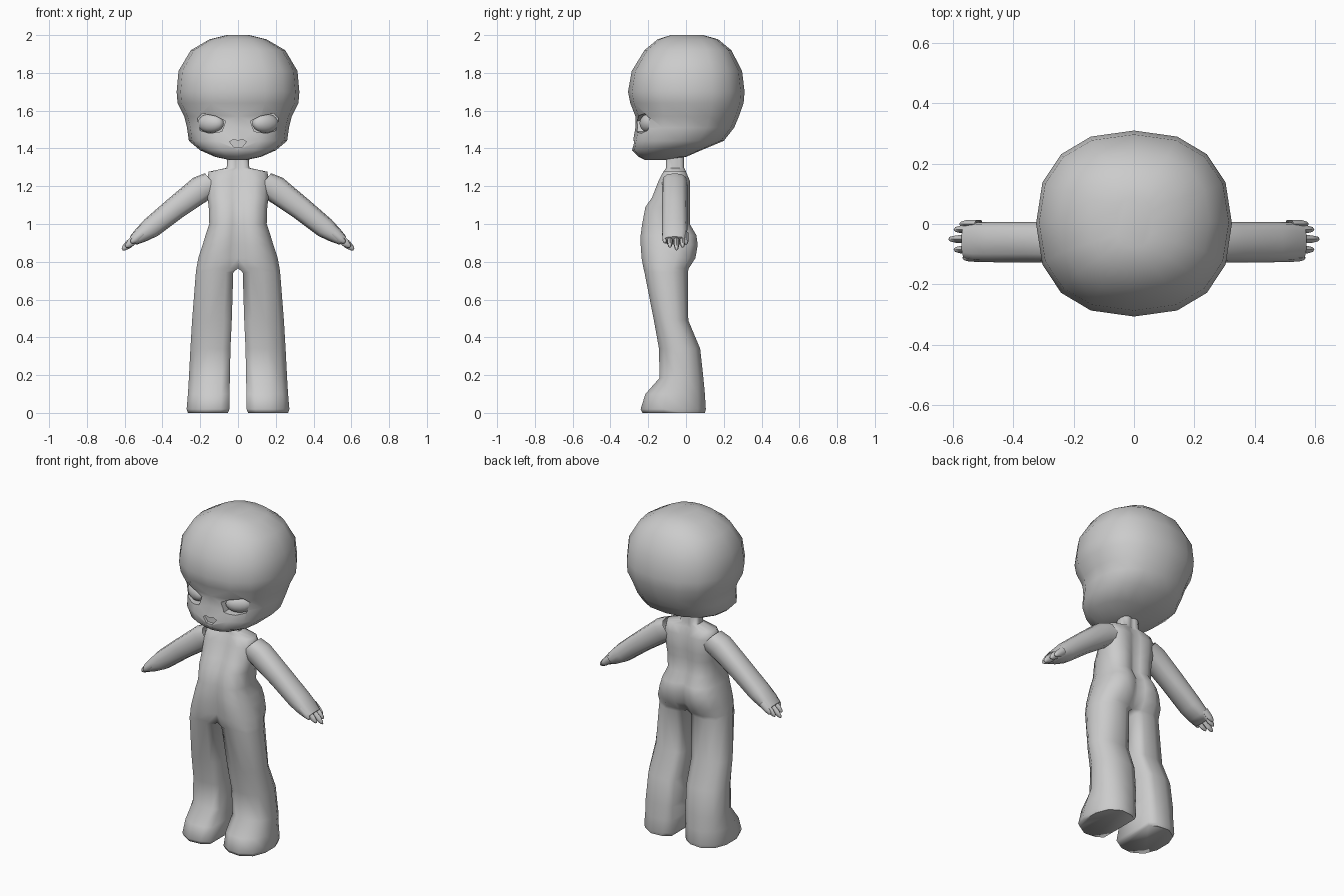
import bpy, bmesh, math
from mathutils import Vector

if "Cube" in bpy.data.objects:
    bpy.data.objects.remove(bpy.data.objects["Cube"])

grey = bpy.data.materials.new("plain grey")
grey.diffuse_color = (0.6, 0.6, 0.6, 1)
grey.use_nodes = True
grey.node_tree.nodes["Principled BSDF"].inputs["Base Color"].default_value = grey.diffuse_color


def finish(name, bm, mirror=False, smooth=70):
    bmesh.ops.recalc_face_normals(bm, faces=bm.faces)
    me = bpy.data.meshes.new(name)
    bm.to_mesh(me)
    bm.free()
    me.materials.append(grey)
    ob = bpy.data.objects.new(name, me)
    bpy.context.collection.objects.link(ob)
    bpy.ops.object.select_all(action='DESELECT')
    ob.select_set(True)
    bpy.context.view_layer.objects.active = ob
    if smooth:
        bpy.ops.object.shade_smooth_by_angle(angle=math.radians(smooth))
    if mirror:
        ob.modifiers.new("Mirror", 'MIRROR')
    return ob


def loft(bm, rings, caps=(True, True), skip=None):
    """Bridge rings of equal length; skip(i) leaves the closing strip open."""
    vs = [[bm.verts.new(p) for p in r] for r in rings]
    n = len(vs[0])
    for i in range(len(vs) - 1):
        for k in range(n):
            if k == n - 1 and skip and skip(i):
                continue
            m = (k + 1) % n
            bm.faces.new((vs[i][k], vs[i][m], vs[i + 1][m], vs[i + 1][k]))
    if caps[0]:
        bm.faces.new(vs[0])
    if caps[1]:
        bm.faces.new(vs[-1])


def power(v, e):
    return math.copysign(abs(v) ** (2 / e), v)


# head: z, half width, front y, back y
HEAD = [(2.0, .06, -.08, .09), (1.978, .15, -.15, .17), (1.92, .25, -.22, .24),
        (1.81, .315, -.287, .297), (1.70, .325, -.307, .31), (1.64, .32, -.295, .305),
        (1.57, .285, -.268, .28), (1.51, .27, -.268, .255), (1.44, .26, -.28, .20),
        (1.39, .20, -.285, .08), (1.355, .12, -.25, 0), (1.34, .05, -.22, -.1)]
rings = []
for z, w, f, b in HEAD:
    ring = []
    for k in range(16):
        a = math.tau * k / 16
        ring.append((w * power(math.cos(a), 2.35),
                     (f + b) / 2 + (b - f) / 2 * power(math.sin(a), 2.35), z))
    rings.append(ring)
bm = bmesh.new()
loft(bm, rings)
head = finish("head", bm, smooth=80)


# eye sockets and mouth, cut into the face
def cut(name, outline, depth, mirror):
    bm = bmesh.new()
    loft(bm, [[(x, y, z) for x, z in outline] for y in (-.4, depth)])
    cutter = finish(name, bm, mirror, smooth=0)
    cutter.hide_render = True
    mod = head.modifiers.new(name, 'BOOLEAN')
    mod.operation = 'DIFFERENCE'
    mod.solver = 'EXACT'
    mod.object = cutter
    bpy.context.view_layer.objects.active = head
    bpy.ops.object.modifier_apply(modifier=mod.name)
    bpy.data.objects.remove(cutter)


cut("eye_cutter", [(.065, 1.545), (.12, 1.572), (.19, 1.585), (.215, 1.56),
                   (.20, 1.495), (.15, 1.48), (.085, 1.49)], -.18, True)
cut("mouth_cutter", [(-.045, 1.435), (-.025, 1.447), (0, 1.442), (.025, 1.447),
                     (.045, 1.435), (.02, 1.405), (-.02, 1.405)], -.262, False)

# eyeballs
bm = bmesh.new()
bmesh.ops.create_uvsphere(bm, u_segments=16, v_segments=10, radius=1)
bmesh.ops.scale(bm, vec=(.07, .045, .05), verts=bm.verts)
for v in bm.verts:
    v.co = (v.co.x + .145, v.co.y - .195 + .35 * v.co.x, v.co.z + 1.533)
finish("eyeball", bm, True)

# neck, torso and legs as one half body: z, inner x, outer x, front y, back y
BODY = [(1.38, 0, .055, -.105, -.01), (1.297, 0, .06, -.105, -.01),
        (1.277, 0, .155, -.12, 0), (1.23, 0, .165, -.145, .02),
        (1.14, 0, .162, -.18, .02), (1.09, 0, .155, -.215, .02),
        (1.0, 0, .152, -.232, .02), (.94, 0, .172, -.24, .055),
        (.89, 0, .187, -.24, .062), (.82, 0, .21, -.235, .05),
        (.765, 0, .22, -.225, .015), (.745, .025, .223, -.22, .01),
        (.49, .033, .243, -.17, .012), (.34, .04, .252, -.143, .075),
        (.185, .043, .26, -.14, .092), (.10, .045, .265, -.215, .1),
        (.02, .045, .272, -.24, .105), (0, .053, .265, -.23, .1)]
SECTION = [(0, -.8), (.2, -.96), (.55, -1), (.86, -.76), (1, -.3),
           (1, .3), (.86, .76), (.55, 1), (.2, .96), (0, .8)]
rings = [[(i + u * (o - i), (f + b) / 2 + v * (b - f) / 2, z) for u, v in SECTION]
         for z, i, o, f, b in BODY]
bm = bmesh.new()
loft(bm, rings, (False, True), skip=lambda i: BODY[i + 1][1] == 0)
finish("body", bm, True)

# arms: centre x, centre z, half thickness, half depth
ALONG = Vector((.765, 0, -.644))
ACROSS = Vector((.644, 0, .765))


def tube(stations, y, sides, e):
    out = []
    for x, z, t, d in stations:
        c = Vector((x, y, z))
        out.append([c + ACROSS * t * power(math.cos(math.tau * k / sides), e)
                    + Vector((0, d * power(math.sin(math.tau * k / sides), e), 0))
                    for k in range(sides)])
    return out


bm = bmesh.new()
loft(bm, tube([(.13, 1.215, .07, .068), (.19, 1.19, .072, .068), (.33, 1.085, .062, .067),
               (.46, .98, .056, .067), (.515, .94, .042, .066), (.555, .912, .028, .058)],
              -.06, 12, 2.6), (False, True))
finish("arm", bm, True)

# fingers: y, start x, length
bm = bmesh.new()
for y, x, length in [(-.112, .505, .08), (-.085, .53, .085), (-.05, .54, .095),
                     (-.018, .53, .085), (.0, .515, .08)]:
    stations = []
    for t, r in [(0, .018), (.6, .016), (.9, .01), (1, .004)]:
        p = Vector((x, 0, .925 - (x - .54) * .8)) + ALONG * length * t
        stations.append((p.x, p.z, r * 1.3, r * .9))
    loft(bm, tube(stations, y, 6, 2), (False, True))
finish("finger", bm, True)
